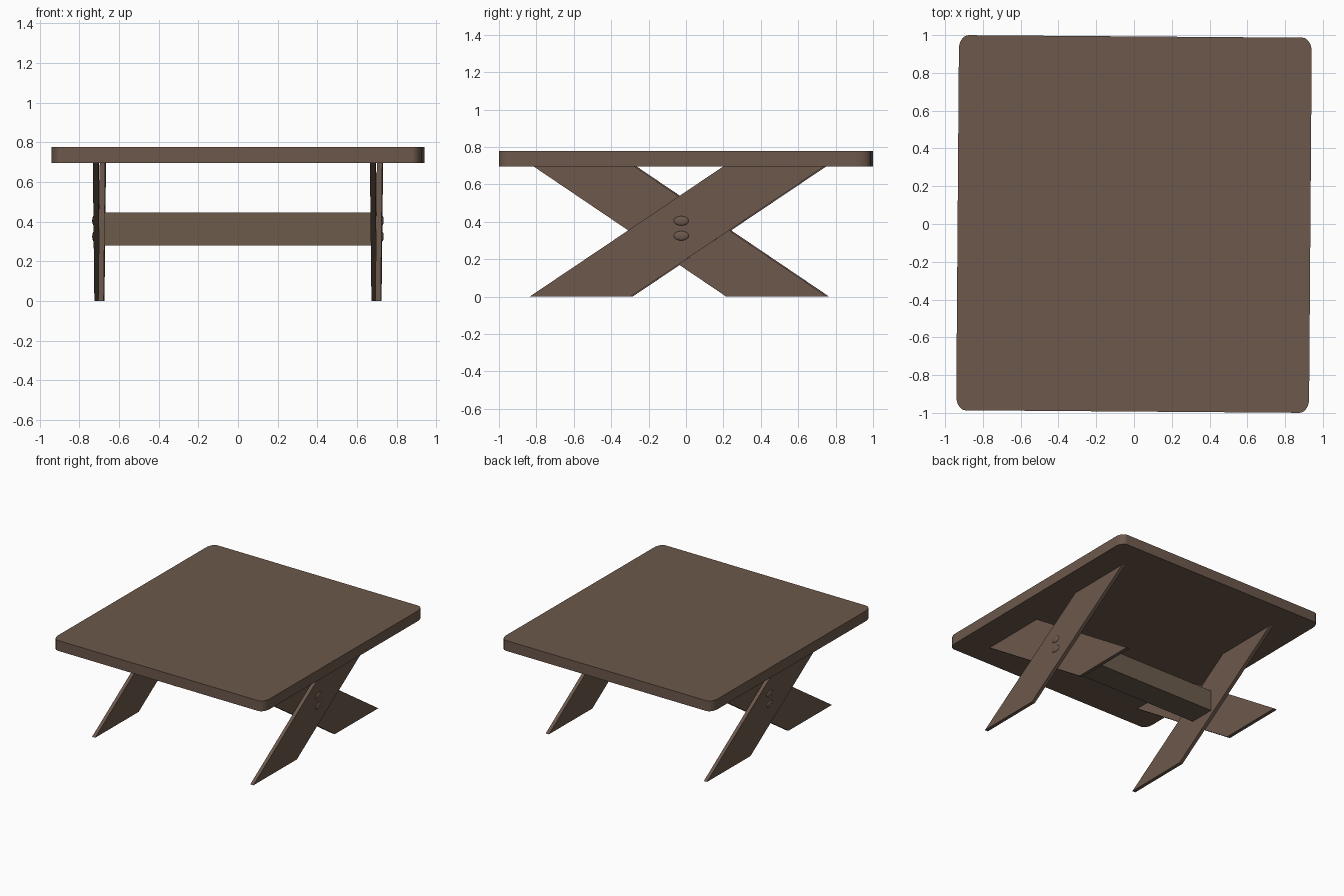
import bpy, bmesh, math
from mathutils import Matrix

if "Cube" in bpy.data.objects:
    bpy.data.objects.remove(bpy.data.objects["Cube"])

TURN = Matrix.Rotation(-0.0075, 4, 'Z')   # the whole table sits very slightly turned


def material(name, rgb):
    m = bpy.data.materials.new(name)
    m.diffuse_color = (*rgb, 1)
    m.use_nodes = True
    m.node_tree.nodes["Principled BSDF"].inputs["Base Color"].default_value = m.diffuse_color
    return m


wood = material("dark_brown_wood", (0.150, 0.098, 0.072))
beam_wood = material("olive_brown_wood", (0.150, 0.106, 0.071))


def finish(bm, name, mat, smooth=False):
    bmesh.ops.recalc_face_normals(bm, faces=bm.faces)
    bm.transform(TURN)
    me = bpy.data.meshes.new(name)
    bm.to_mesh(me)
    bm.free()
    me.materials.append(mat)
    ob = bpy.data.objects.new(name, me)
    bpy.context.collection.objects.link(ob)
    if smooth:
        bpy.ops.object.select_all(action='DESELECT')
        ob.select_set(True)
        bpy.context.view_layer.objects.active = ob
        bpy.ops.object.shade_smooth_by_angle(angle=math.radians(35))
    return ob


def prism(name, points, vec, mat, smooth=False):
    """Extrude a flat outline along vec."""
    bm = bmesh.new()
    face = bm.faces.new([bm.verts.new(p) for p in points])
    ext = bmesh.ops.extrude_face_region(bm, geom=[face], use_keep_orig=True)
    moved = [v for v in ext["geom"] if isinstance(v, bmesh.types.BMVert)]
    bmesh.ops.translate(bm, vec=vec, verts=moved)
    return finish(bm, name, mat, smooth)


# Tabletop: slab with rounded corners, a little longer along y
HX, HY, RX, RY, N = 0.934, 0.993, 0.05, 0.075, 8
outline = []
for k, (sx, sy) in enumerate([(1, 1), (-1, 1), (-1, -1), (1, -1)]):
    for i in range(N + 1):
        a = math.pi / 2 * (k + i / N)
        outline.append((sx * (HX - RX) + RX * math.cos(a),
                        sy * (HY - RY) + RY * math.sin(a), 0.695))
prism("tabletop", outline, (0, 0, 0.082), wood, True)

# Crossed legs: two slanted boards side by side at each end
T = 0.0275
H = 0.696
rising = [(-0.83, 0), (-0.29, 0), (0.745, H), (0.205, H)]
falling = [(0.22, 0), (0.76, 0), (-0.27, H), (-0.81, H)]
for side, x0 in (("left", -0.726), ("right", 0.671)):
    prism(side + "_leg_falling", [(x0, y, z) for y, z in falling], (T, 0, 0), wood)
    prism(side + "_leg_rising", [(x0 + T, y, z) for y, z in rising], (T, 0, 0), wood)

# Stretcher beam between the two crossings
prism("stretcher_beam",
      [(-0.672, -0.14, 0.28), (-0.672, 0.07, 0.28),
       (-0.672, 0.07, 0.445), (-0.672, -0.14, 0.445)],
      (1.344, 0, 0), beam_wood)

# Domed pegs on the outside of each crossing
for side, x in (("left", -0.726), ("right", 0.726)):
    for level, z in (("lower", 0.325), ("upper", 0.405)):
        bm = bmesh.new()
        bmesh.ops.create_uvsphere(bm, u_segments=20, v_segments=12, radius=1)
        bm.transform(Matrix.Translation((x, -0.02, z))
                     @ Matrix.Diagonal((0.009, 0.04, 0.025, 1)))
        finish(bm, f"{side}_{level}_peg", wood, True)
